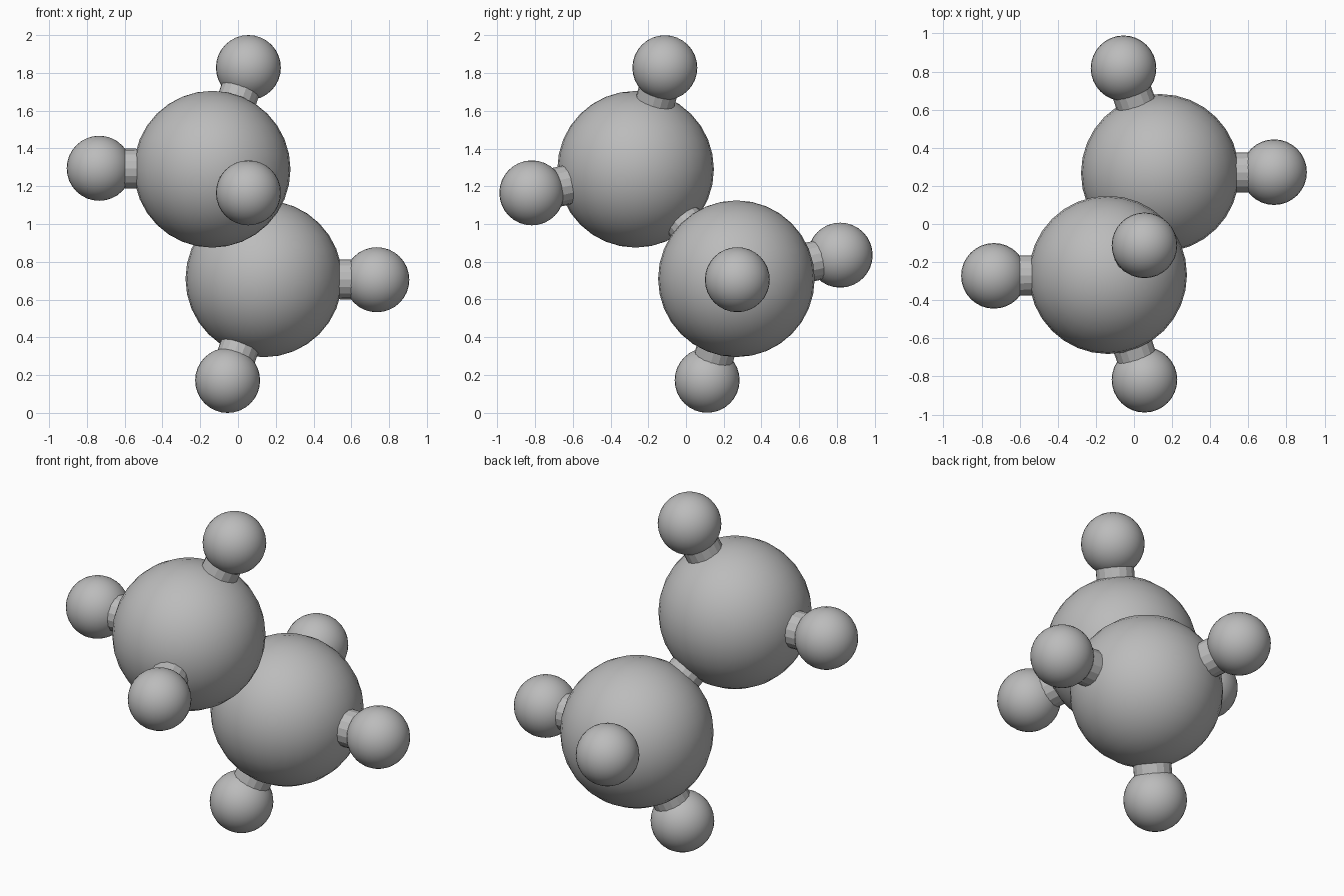
import bpy
from mathutils import Vector

cube = bpy.data.objects.get("Cube")
if cube:
    bpy.data.objects.remove(cube, do_unlink=True)

grey = bpy.data.materials.new("matte grey")
grey.use_nodes = True
grey.diffuse_color = (0.5, 0.5, 0.5, 1)
grey.node_tree.nodes["Principled BSDF"].inputs["Base Color"].default_value = (0.5, 0.5, 0.5, 1)


def finish(name, smooth):
    ob = bpy.context.object
    ob.name = name
    ob.data.materials.append(grey)
    if smooth:
        bpy.ops.object.shade_smooth()
    return ob


def ball(name, centre, radius):
    bpy.ops.mesh.primitive_uv_sphere_add(segments=32, ring_count=16, radius=radius, location=centre)
    finish(name, True)


def rod(name, start, end):
    axis = end - start
    bpy.ops.mesh.primitive_cylinder_add(vertices=16, radius=0.105, depth=axis.length,
                                        location=(start + end) / 2)
    ob = finish(name, False)
    ob.rotation_mode = 'QUATERNION'
    ob.rotation_quaternion = axis.to_track_quat('Z', 'Y')


# The two halves are point reflections of each other about the middle
middle = Vector((0, 0, 1))
core = Vector((-0.137, -0.267, 0.29))
outer = {
    "side": Vector((-0.735, -0.272, 0.295)),
    "end": Vector((0.055, -0.112, 0.828)),
    "face": Vector((0.055, -0.817, 0.165)),
}

for half, sign in (("upper", 1), ("lower", -1)):
    hub = middle + sign * core
    ball(half + "_large_ball", hub, 0.415)
    for place, offset in outer.items():
        tip = middle + sign * offset
        ball(f"{half}_{place}_small_ball", tip, 0.172)
        rod(f"{half}_{place}_rod", hub, tip)

# Rod joining the two large balls
rod("centre_rod", middle - core, middle + core)
